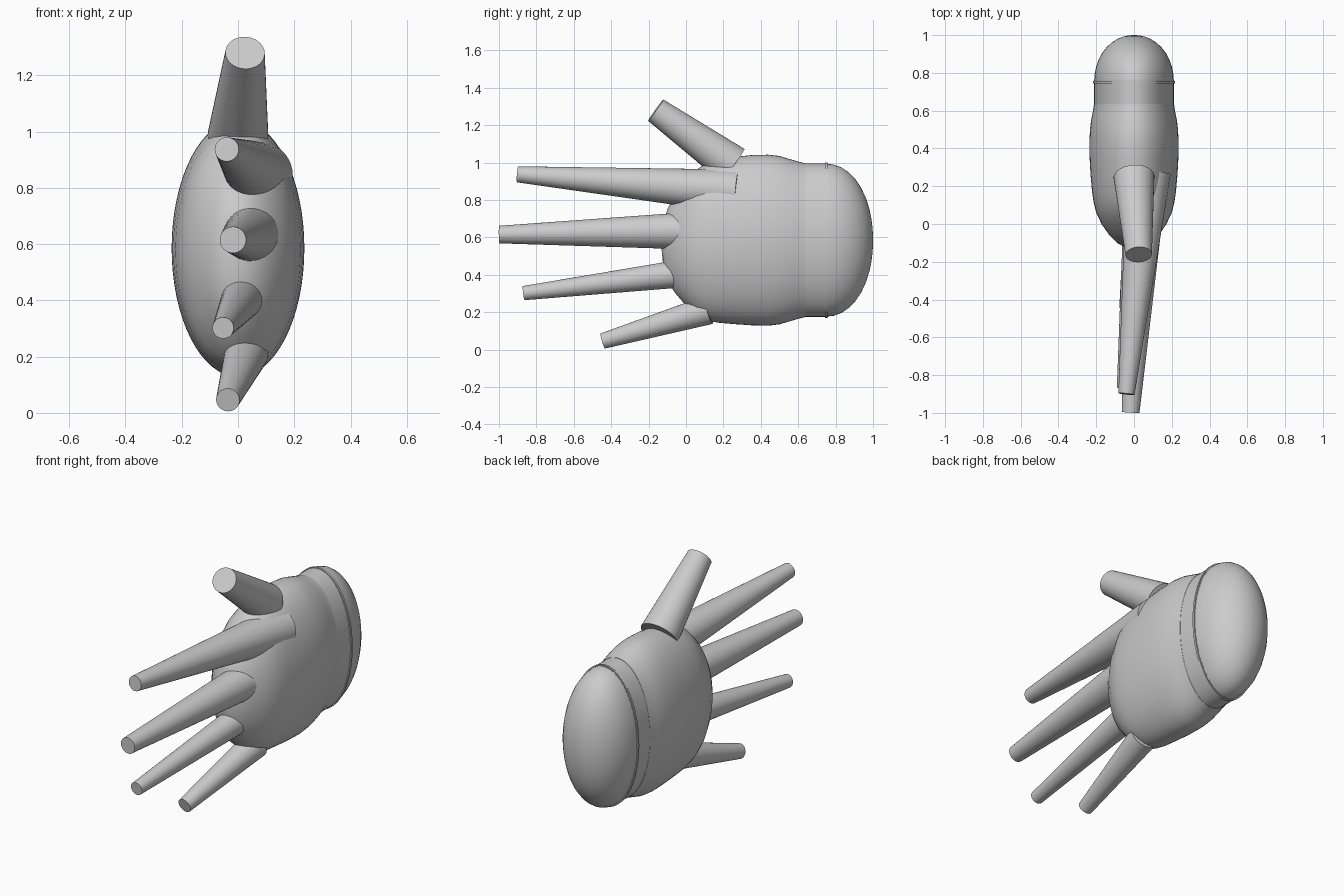
import bpy, bmesh, math
from mathutils import Vector

if "Cube" in bpy.data.objects:
    bpy.data.objects.remove(bpy.data.objects["Cube"])


def finish(name, bm, angle=35):
    bmesh.ops.recalc_face_normals(bm, faces=bm.faces)
    me = bpy.data.meshes.new(name)
    bm.to_mesh(me)
    bm.free()
    ob = bpy.data.objects.new(name, me)
    bpy.context.collection.objects.link(ob)
    bpy.ops.object.select_all(action='DESELECT')
    ob.select_set(True)
    bpy.context.view_layer.objects.active = ob
    bpy.ops.object.shade_smooth_by_angle(angle=math.radians(angle))
    return ob


def loft(name, sections, segs=64):
    """Elliptical rings along y: (y, half width, half height, centre z)."""
    bm = bmesh.new()
    rings = []
    for y, rx, rz, cz in sections:
        rings.append([bm.verts.new((rx * math.cos(a), y, cz + rz * math.sin(a)))
                      for a in (2 * math.pi * i / segs for i in range(segs))])
    for r0, r1 in zip(rings, rings[1:]):
        for i in range(segs):
            j = (i + 1) % segs
            bm.faces.new((r0[i], r0[j], r1[j], r1[i]))
    bm.faces.new(rings[0])
    bm.faces.new(rings[-1])
    return finish(name, bm)


def finger(name, tip, base, r_tip, r_base):
    tip, base = Vector(tip), Vector(base)
    d = tip - base
    bm = bmesh.new()
    bmesh.ops.create_cone(bm, cap_ends=True, segments=40, radius1=r_base,
                          radius2=r_tip, depth=d.length)
    rot = d.to_track_quat('Z', 'Y').to_matrix().to_4x4()
    bm.transform(rot)
    bmesh.ops.translate(bm, verts=bm.verts, vec=(tip + base) / 2)
    return finish(name, bm)


# Palm, rounded towards the knuckles
loft("palm", [
    (-0.130, 0.015, 0.03, 0.56), (-0.122, 0.05, 0.11, 0.56),
    (-0.10, 0.09, 0.19, 0.56), (-0.06, 0.13, 0.26, 0.565),
    (0.00, 0.172, 0.335, 0.57), (0.06, 0.20, 0.392, 0.573),
    (0.11, 0.213, 0.42, 0.577), (0.17, 0.222, 0.436, 0.58),
    (0.26, 0.230, 0.447, 0.583), (0.35, 0.235, 0.455, 0.585),
    (0.44, 0.236, 0.457, 0.585), (0.50, 0.233, 0.45, 0.585),
    (0.55, 0.227, 0.435, 0.585), (0.585, 0.220, 0.425, 0.585),
    (0.60, 0.217, 0.42, 0.585), (0.635, 0.212, 0.412, 0.585),
    (0.64, 0.19, 0.38, 0.585)])

# Shallow recessed wrist band
loft("wrist_band", [(0.58, 0.211, 0.410, 0.585), (0.76, 0.211, 0.410, 0.585)])

# Domed wrist cap with a thin lip
loft("wrist_cap", [(0.742, 0.20, 0.40, 0.585), (0.744, 0.217, 0.415, 0.585),
                   (0.756, 0.217, 0.415, 0.585)] +
     [(0.756 + 0.244 * math.sin(t), 0.211 * math.cos(t) ** 0.95,
       0.408 * math.cos(t) ** 0.95, 0.585)
      for t in (math.radians(a) for a in (0, 8, 18, 28, 38, 48, 58, 67, 75, 82, 87, 89.5))])

# Tapered fingers
finger("thumb", (0.025, -0.162, 1.28), (0, 0.25, 0.985), 0.070, 0.108)
finger("index_finger", (-0.04, -0.90, 0.937), (0.077, 0.275, 0.845), 0.043, 0.118)
finger("middle_finger", (-0.018, -0.998, 0.615), (0.055, 0.10, 0.637), 0.047, 0.104)
finger("ring_finger", (-0.053, -0.868, 0.302), (0.022, 0.05, 0.416), 0.038, 0.078)
finger("little_finger", (-0.036, -0.445, 0.046), (0.03, 0.12, 0.212), 0.042, 0.078)
